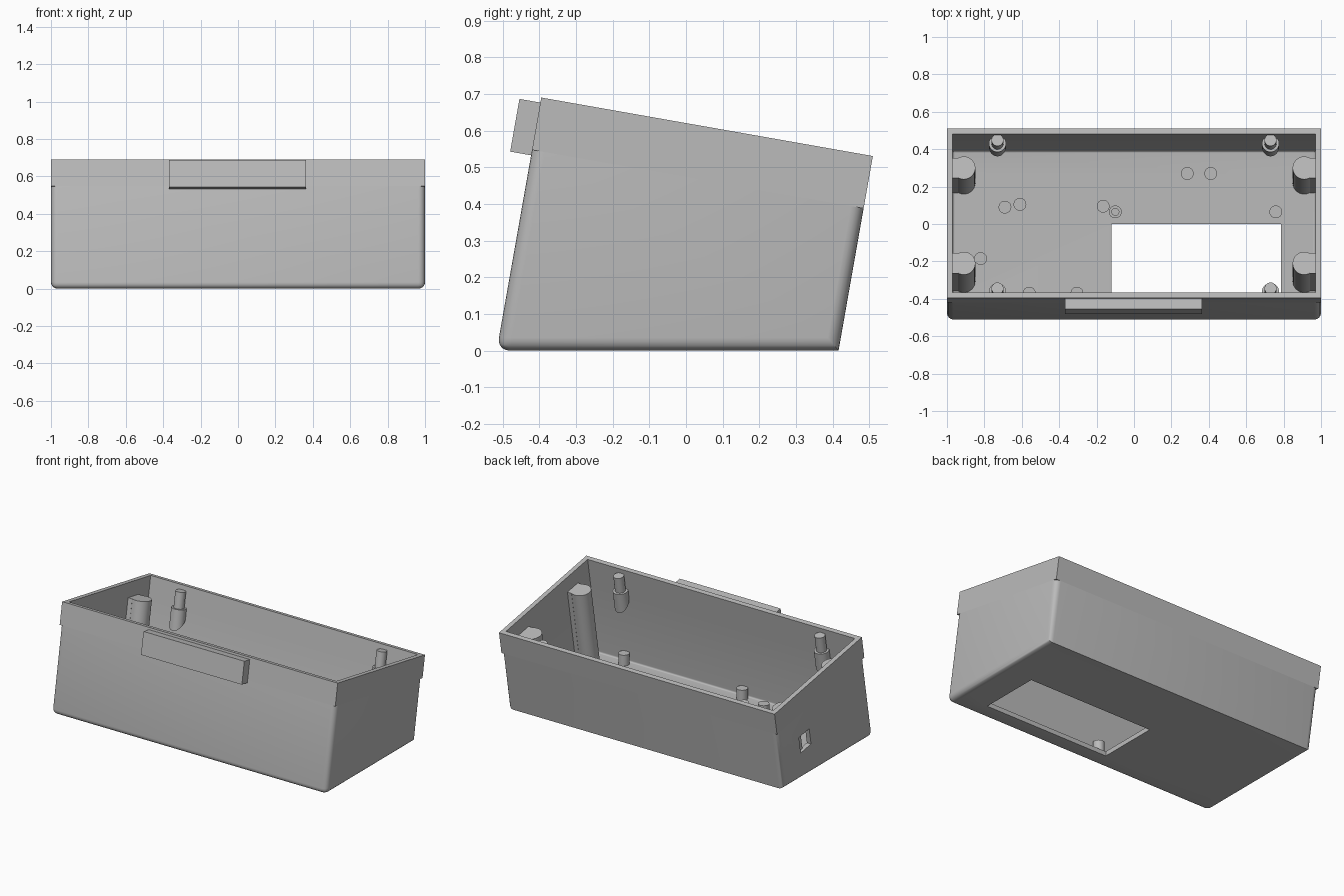
import bpy, bmesh, math
from mathutils import Matrix, Vector

cube = bpy.data.objects.get("Cube")
if cube:
    bpy.data.objects.remove(cube)

grey = bpy.data.materials.new("matte_grey")
grey.use_nodes = True
grey.diffuse_color = (0.5, 0.5, 0.5, 1)
grey.node_tree.nodes["Principled BSDF"].inputs["Base Color"].default_value = (0.5, 0.5, 0.5, 1)

# Leaning frame: origin at the rear rim, -y runs to the front rim, -z runs down the walls
TILT = Matrix.Rotation(math.radians(-10), 4, 'X')
FRAME = Matrix.Translation((0, 0.51, 0.531)) @ TILT
DEPTH, WALL, STEP, FLOOR = 0.919, 0.03, 0.145, 0.03


def finish(name, bm, matrix=None):
    if matrix:
        bm.transform(matrix)
    bmesh.ops.recalc_face_normals(bm, faces=bm.faces)
    mesh = bpy.data.meshes.new(name)
    bm.to_mesh(mesh)
    bm.free()
    mesh.materials.append(grey)
    ob = bpy.data.objects.new(name, mesh)
    bpy.context.collection.objects.link(ob)
    return ob


def prism(name, profile, half, rule=None, radius=0):
    """Side profile (y, z) extruded across x, with edges chosen by a rule rounded."""
    bm = bmesh.new()
    face = bm.faces.new([bm.verts.new((-half, y, z)) for y, z in profile])
    new = bmesh.ops.extrude_face_region(bm, geom=[face])["geom"]
    for v in new:
        if isinstance(v, bmesh.types.BMVert):
            v.co.x = half
    if rule:
        edges = [e for e in bm.edges if rule(e.verts[0].co, e.verts[1].co)]
        bmesh.ops.bevel(bm, geom=edges, offset=radius, segments=5, profile=0.5, affect='EDGES')
    return finish(name, bm)


def box(name, low, high, matrix=None):
    low, high = Vector(low), Vector(high)
    bm = bmesh.new()
    bmesh.ops.create_cube(bm, size=1)
    for v in bm.verts:
        v.co = (low + high) / 2 + v.co * (high - low)
    return finish(name, bm, matrix)


def rod(name, radius, start, end, matrix=None, slant=0):
    """Cylinder between two points; slant shears the start cap along y."""
    start, end = Vector(start), Vector(end)
    span = end - start
    bm = bmesh.new()
    bmesh.ops.create_cone(bm, cap_ends=True, segments=32, radius1=radius, radius2=radius, depth=span.length)
    for v in bm.verts:
        if v.co.z < 0:
            v.co.z += slant * v.co.y / radius
    bm.transform(Matrix.Translation((start + end) / 2) @ span.to_track_quat('Z', 'Y').to_matrix().to_4x4())
    return finish(name, bm, matrix)


def cut(ob, cutters):
    bpy.context.view_layer.objects.active = ob
    for c in cutters:
        mod = ob.modifiers.new("cut", 'BOOLEAN')
        mod.operation, mod.solver, mod.object = 'DIFFERENCE', 'EXACT', c
        bpy.ops.object.modifier_apply(modifier=mod.name)


def at_height(u, z):
    """Point on the leaning line that meets the rim plane at u, at world height z."""
    rim = FRAME @ Vector((0, -u, 0))
    return rim.y + (z - rim.z) * math.tan(math.radians(10)), z


def at_drop(u, v):
    p = FRAME @ Vector((0, -u, -v))
    return p.y, p.z


cutters, parts = [], []

# Cavity with a softly rounded floor edge
cavity = prism("cavity_cutter",
               [at_height(WALL, FLOOR), at_drop(WALL, -0.1), at_drop(DEPTH - WALL, -0.1),
                at_height(DEPTH - WALL, FLOOR)], 1 - WALL,
               lambda a, b: abs(a.z - b.z) < 0.001 and a.z < 0.1, 0.012)

# Lower shell with rounded corners; the rear bottom edge stays sharp
lower = prism("lower_shell",
              [at_height(0, 0), at_drop(0, STEP), at_drop(DEPTH, STEP), at_height(DEPTH, 0)], 1,
              lambda a, b: (min(a.z, b.z) < 0.01 and not (a.y > 0 and b.y > 0 and a.z == b.z)), 0.035)
# Upper rim band with square corners
upper = prism("upper_rim", [at_drop(0, STEP), at_drop(0, 0), at_drop(DEPTH, 0), at_drop(DEPTH, STEP)], 1)

# Mounting bar with two holes through the front wall
bar = box("mounting_bar", (-0.368, -DEPTH - 0.058, -0.16), (0.364, -DEPTH, -0.014), FRAME)
bar_holes = [rod("bar_hole_cutter", 0.027, (x, -1.1, -0.076), (x, -0.8, -0.076), FRAME)
             for x in (-0.233, 0.227)]
cut(bar, bar_holes)
cut(upper, [cavity] + bar_holes)

# Floor opening, vent hole and the ports in one side wall
shell_cuts = [cavity,
              box("opening_cutter", (-0.12, -0.4, -0.1), (0.785, 0, 0.06)),
              rod("vent_cutter", 0.035, (0.33, 0.185, -0.1), (0.33, 0.185, 0.1)),
              box("port_cutter", (-1.1, -0.313, -0.4), (-0.9, -0.205, -0.29), FRAME)]
for u, v, r in ((0.119, 0.348, 0.012), (0.407, 0.348, 0.012), (0.569, 0.521, 0.032)):
    shell_cuts.append(rod("side_hole_cutter", r, (-1.1, -u, -v), (-0.9, -u, -v), FRAME))

# Four leaning screw posts, hollow from below
for side in (-1, 1):
    for y, z, place in ((0.3, 0.47, "rear"), (-0.21, 0.56, "front")):
        m = Matrix.Translation((side * 0.91, y, z)) @ TILT
        length = (z - 0.016) / math.cos(math.radians(10))
        bore = rod("bore_cutter", 0.048, (0, 0, -length - 0.1), (0, 0, -0.12), m)
        screw = rod("screw_cutter", 0.026, (0, 0, -0.2), (0, 0, 0.05), m)
        post = rod(place + "_post", 0.062, (0, 0, -length), (0, 0, 0), m)
        inner, outer = sorted((side * 0.03, side * 0.07))
        web = box(place + "_post_web", (inner, -0.055, -length), (outer, 0.055, 0), m)
        cut(post, [bore, screw])
        cut(web, [bore, screw])
        shell_cuts.append(bore)
        cutters.append(screw)
        parts += [post, web]
cut(lower, shell_cuts)

# Wall bosses: a slim tube on a thicker foot that tapers into the wall
for x in (-0.73, 0.73):
    for u, slant, place in ((0.057, -0.045, "rear"), (DEPTH - 0.057, 0.045, "front")):
        tube = rod(place + "_boss_tube", 0.032, (x, -u, -0.15), (x, -u, -0.03), FRAME)
        hole = rod("boss_cutter", 0.014, (x, -u, -0.13), (x, -u, 0.05), FRAME)
        cut(tube, [hole])
        foot = rod(place + "_boss_foot", 0.046, (x, -u, -0.225), (x, -u, -0.135), FRAME, slant)
        cutters.append(hole)
        parts += [tube, foot]

# Floor standoffs for the boards
tall = [(x, y) for x in (-0.1, 0.758) for y in (0.065, -0.44)]
short = [(0.285, 0.27), (0.41, 0.27), (-0.165, 0.095), (-0.69, 0.09), (-0.61, 0.105),
         (-0.82, -0.185), (-0.56, -0.37), (-0.305, -0.37)]
for x, y in tall + short:
    top = 0.1 if (x, y) in tall else 0.08
    standoff = rod("standoff", 0.034, (x, y, 0.02), (x, y, top))
    hole = rod("standoff_cutter", 0.019, (x, y, 0.032), (x, y, 0.2))
    cut(standoff, [hole])
    cutters.append(hole)
    parts.append(standoff)

# Remove the cutters and shade the parts
for c in set(cutters + shell_cuts + bar_holes):
    bpy.data.objects.remove(c)
bpy.ops.object.select_all(action='DESELECT')
for ob in parts + [lower, upper, bar]:
    ob.select_set(True)
    bpy.context.view_layer.objects.active = ob
bpy.ops.object.shade_smooth_by_angle(angle=math.radians(35))
